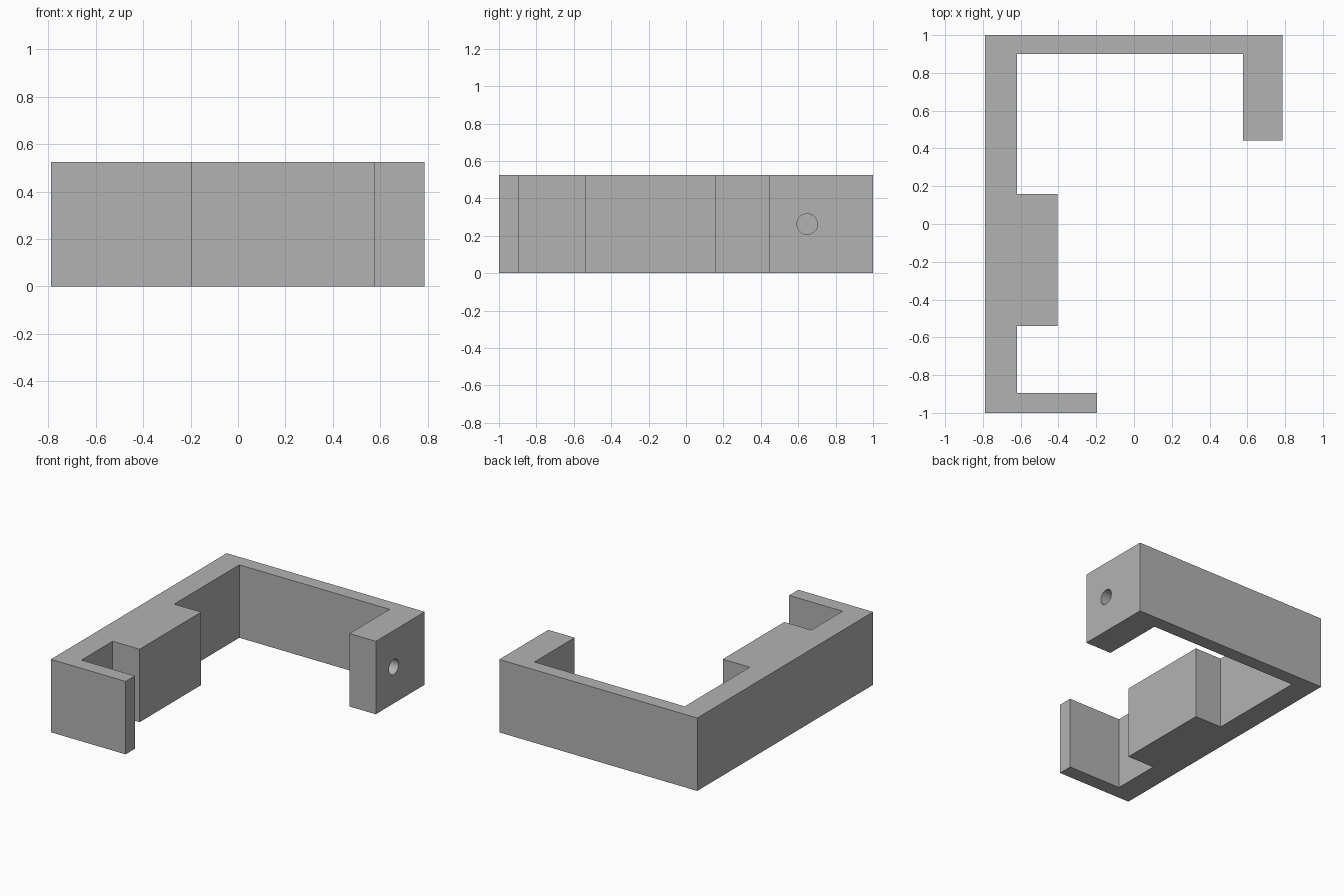
import bpy
import bmesh
import math

cube = bpy.data.objects.get("Cube")
if cube:
    bpy.data.objects.remove(cube, do_unlink=True)

HEIGHT = 0.525

# Single grey plastic colour
grey = bpy.data.materials.new("grey_plastic")
grey.use_nodes = True
colour = (0.45, 0.45, 0.45, 1.0)
grey.diffuse_color = colour
grey.node_tree.nodes["Principled BSDF"].inputs["Base Color"].default_value = colour

# Bracket outline: spine with inner block, front lip, back wall and end tab
outline = [
    (-0.79, -1.0), (-0.195, -1.0), (-0.195, -0.895), (-0.62, -0.895),
    (-0.62, -0.54), (-0.405, -0.54), (-0.405, 0.16), (-0.62, 0.16),
    (-0.62, 0.9), (0.577, 0.9), (0.577, 0.443), (0.787, 0.443),
    (0.787, 1.0), (-0.79, 1.0),
]
bm = bmesh.new()
base = bm.faces.new([bm.verts.new((x, y, 0)) for x, y in outline])
extruded = bmesh.ops.extrude_face_region(bm, geom=[base], use_keep_orig=True)
top = [v for v in extruded["geom"] if isinstance(v, bmesh.types.BMVert)]
bmesh.ops.translate(bm, verts=top, vec=(0, 0, HEIGHT))
bmesh.ops.recalc_face_normals(bm, faces=bm.faces)
mesh = bpy.data.meshes.new("bracket")
bm.to_mesh(mesh)
bm.free()
bracket = bpy.data.objects.new("bracket", mesh)
bpy.context.collection.objects.link(bracket)
mesh.materials.append(grey)

# Screw hole through the end tab
bpy.ops.mesh.primitive_cylinder_add(
    vertices=48, radius=0.055, depth=0.4,
    location=(0.68, 0.648, HEIGHT / 2), rotation=(0, math.pi / 2, 0))
cutter = bpy.context.object
cutter.name = "screw_hole_cutter"
cutter.data.materials.append(grey)
cutter.hide_render = True
cutter.display_type = 'WIRE'

hole = bracket.modifiers.new("screw_hole", 'BOOLEAN')
hole.operation = 'DIFFERENCE'
hole.solver = 'EXACT'
hole.object = cutter

# Apply the cut and smooth the hole wall, keeping the corners sharp
bpy.ops.object.select_all(action='DESELECT')
bracket.select_set(True)
bpy.context.view_layer.objects.active = bracket
bpy.ops.object.modifier_apply(modifier=hole.name)
bpy.data.objects.remove(cutter, do_unlink=True)
bpy.ops.object.shade_smooth_by_angle(angle=math.radians(30))
